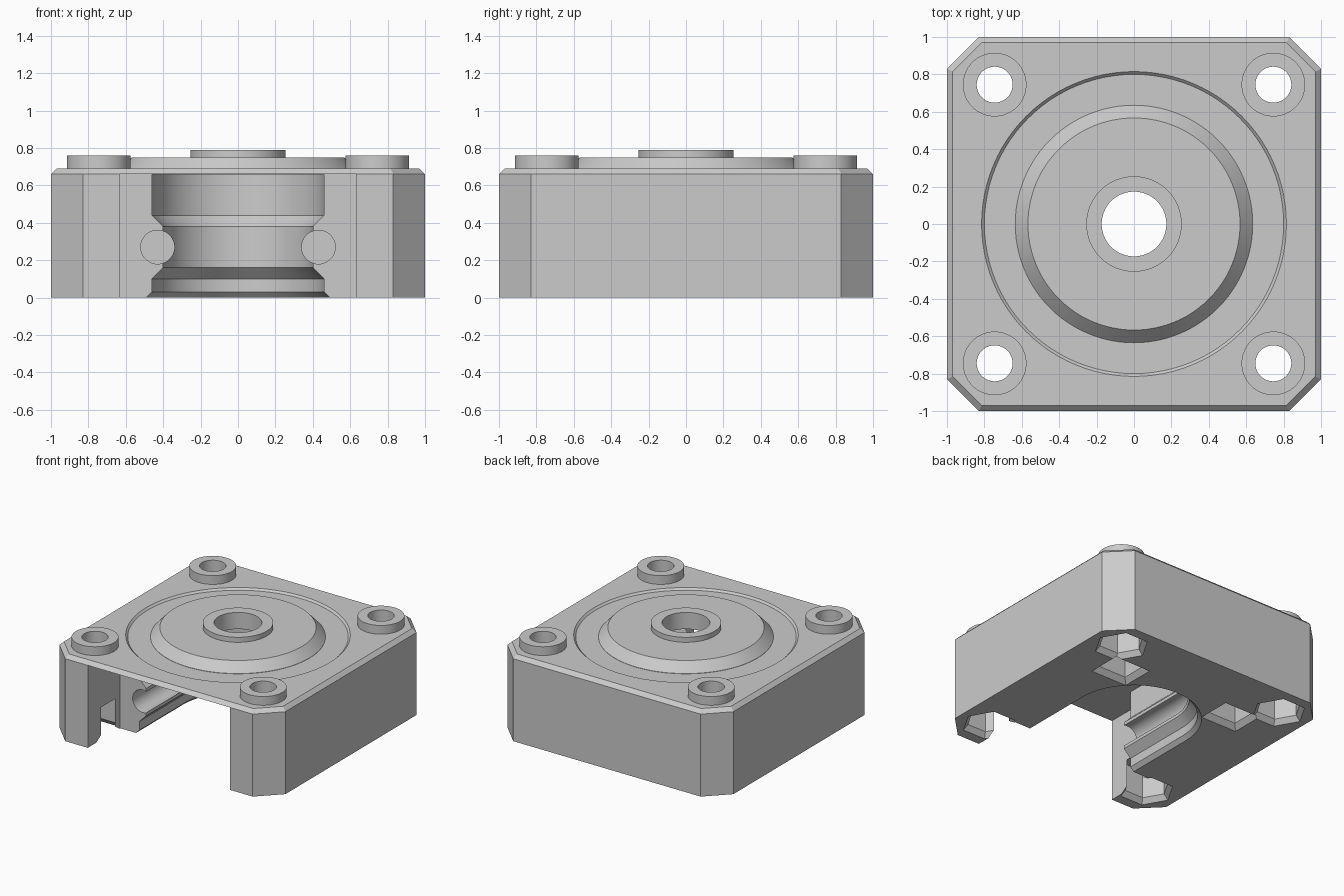
import bpy, bmesh
from math import cos, sin, pi

if "Cube" in bpy.data.objects:
    bpy.data.objects.remove(bpy.data.objects["Cube"], do_unlink=True)

gray = bpy.data.materials.new("light gray plastic")
gray.use_nodes = True
gray.diffuse_color = (0.6, 0.6, 0.6, 1)
gray.node_tree.nodes["Principled BSDF"].inputs["Base Color"].default_value = (0.6, 0.6, 0.6, 1)


def loft(name, rings):
    """Closed solid skinned through rings with equal point counts."""
    bm = bmesh.new()
    loops = [[bm.verts.new(p) for p in ring] for ring in rings]
    for a, b in zip(loops, loops[1:]):
        for i in range(len(a)):
            j = (i + 1) % len(a)
            bm.faces.new((a[i], a[j], b[j], b[i]))
    bm.faces.new(loops[0])
    bm.faces.new(loops[-1])
    bmesh.ops.recalc_face_normals(bm, faces=bm.faces)
    mesh = bpy.data.meshes.new(name)
    bm.to_mesh(mesh)
    bm.free()
    mesh.materials.append(gray)
    obj = bpy.data.objects.new(name, mesh)
    bpy.context.collection.objects.link(obj)
    return obj


def circle(r, z, x=0, y=0, n=96):
    return [(x + r * cos(2 * pi * i / n), y + r * sin(2 * pi * i / n), z) for i in range(n)]


def rect(w, d, z, x=0, y=0):
    return [(x + sx * w / 2, y + sy * d / 2, z) for sx, sy in ((-1, -1), (1, -1), (1, 1), (-1, 1))]


def octagon(s, c, z):
    return [(x, y, z) for x, y in ((c, -s), (s, -c), (s, c), (c, s), (-c, s), (-s, c), (-s, -c), (-c, -s))]


def u_shape(w, z, front=-0.8, n=64):
    arc = [(w * cos(pi * i / n), w * sin(pi * i / n), z) for i in range(n + 1)]
    return arc + [(-w, front, z), (w, front, z)]


# Block with cut corners and a bevelled top rim
housing = loft("housing", [octagon(1, 0.83, 0), octagon(1, 0.83, 0.66), octagon(0.97, 0.815, 0.69)])


def combine(operation, name, rings):
    tool = loft(name, rings)
    tool.hide_render = True
    mod = housing.modifiers.new(name, "BOOLEAN")
    mod.operation, mod.solver, mod.object = operation, "EXACT", tool
    bpy.context.view_layer.objects.active = housing
    bpy.ops.object.modifier_apply(modifier=mod.name)
    bpy.data.objects.remove(tool, do_unlink=True)


corners = [(sx * 0.745, sy * 0.745) for sx in (-1, 1) for sy in (-1, 1)]

# Round recess, raised cap and bosses on the top
combine("DIFFERENCE", "recess", [circle(0.80, 0.675), circle(0.815, 0.69), circle(0.815, 0.75)])
combine("UNION", "cap", [circle(0.635, 0.667), circle(0.635, 0.677), circle(0.567, 0.75)])
combine("UNION", "center_boss", [circle(0.255, 0.72), circle(0.255, 0.79)])
for x, y in corners:
    combine("UNION", "corner_boss", [circle(0.17, 0.67, x, y), circle(0.17, 0.76, x, y)])

# Arched bay with an inward ridge, and the wider front opening
bay = [(0.56, -0.07), (0.49, 0), (0.46, 0.03), (0.46, 0.1), (0.4, 0.16),
       (0.4, 0.38), (0.46, 0.44), (0.46, 0.657)]
combine("DIFFERENCE", "bay", [u_shape(w, z) for w, z in bay])
combine("DIFFERENCE", "front_opening", [rect(1.26, 0.61, z, 0, -0.895) for z in (-0.1, 0.66)])

# Shaft hole
combine("DIFFERENCE", "shaft_hole", [circle(0.173, 0.5), circle(0.173, 0.9)])

# Corner bolt holes with flared hexagonal pockets underneath
for x, y in corners:
    combine("DIFFERENCE", "bolt_hole", [circle(0.096, 0.1, x, y), circle(0.096, 0.9, x, y)])
    combine("DIFFERENCE", "hex_pocket", [circle(r, z, x, y, 6) for r, z in
            ((0.24, -0.04), (0.2, 0), (0.165, 0.04), (0.165, 0.26))])

# Side screw channels along the bay and their flared nut slots
for s in (-1, 1):
    combine("DIFFERENCE", "screw_channel", [[(s * 0.43 + px, y, 0.27 + py) for px, py, _ in circle(0.09, 0, n=48)]
                                            for y in (-0.8, 0.62)])
    combine("DIFFERENCE", "nut_slot", [rect(w, w - 0.05, z, s * 0.52, 0.47) for w, z in
            ((0.38, -0.03), (0.32, 0), (0.25, 0.04), (0.25, 0.36))])

# Smooth curved walls, sharp edges
bpy.ops.object.select_all(action="DESELECT")
housing.select_set(True)
bpy.context.view_layer.objects.active = housing
bpy.ops.object.shade_smooth_by_angle(angle=pi / 9)
